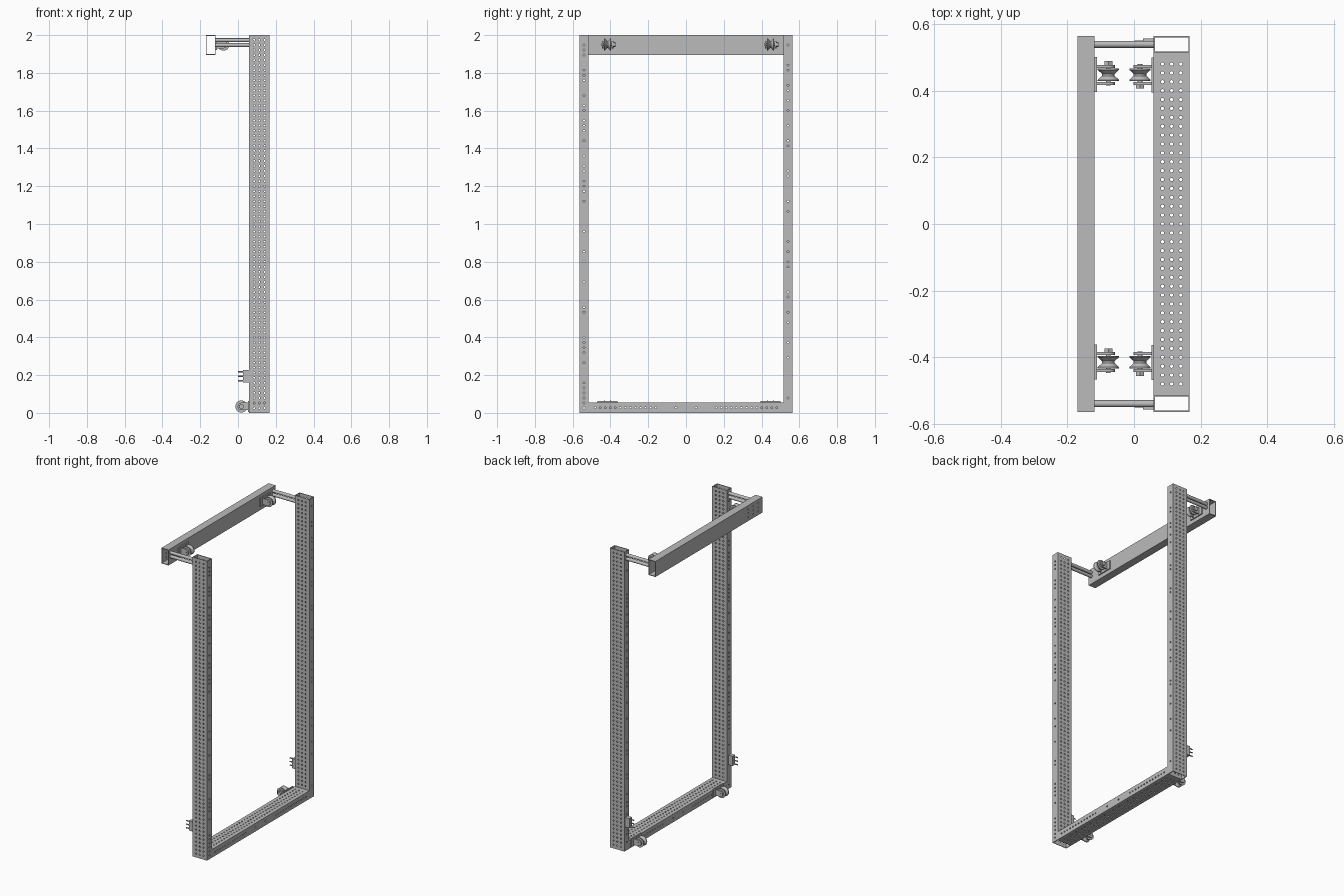
import bpy, bmesh, math, random
from mathutils import Matrix, Vector

random.seed(4)
PITCH = 0.0267
WALL = 0.004

if "Cube" in bpy.data.objects:
    bpy.data.objects.remove(bpy.data.objects["Cube"])

metal = bpy.data.materials.new("grey_metal")
metal.use_nodes = True
GREY = (0.5, 0.5, 0.5, 1)
metal.diffuse_color = GREY
metal.node_tree.nodes["Principled BSDF"].inputs["Base Color"].default_value = GREY


def finish(name, bm, smooth=False):
    mesh = bpy.data.meshes.new(name)
    bm.to_mesh(mesh)
    bm.free()
    mesh.materials.append(metal)
    if smooth:
        mesh.shade_smooth()
        mesh.set_sharp_from_angle(angle=math.radians(35))
    obj = bpy.data.objects.new(name, mesh)
    bpy.context.collection.objects.link(obj)
    return obj


def centres(length, count, pitch=PITCH):
    return [length / 2 + (i - (count - 1) / 2) * pitch for i in range(count)]


def limits(length, mids):
    return [0] + [(a + b) / 2 for a, b in zip(mids, mids[1:])] + [length]


def perforated_tube(name, sx, sy, length, rows, cols, keep, radius=0.0052):
    """Open rectangular tube along z; keep(side, column, row) decides each hole."""
    bm = bmesh.new()
    v_mid = centres(length, rows)
    v_lim = limits(length, v_mid)
    hx, hy = sx / 2, sy / 2
    sides = [((-hx, -hy), (1, 0), sx), ((hx, -hy), (0, 1), sy),
             ((hx, hy), (-1, 0), sx), ((-hx, hy), (0, -1), sy)]
    for side, (start, along, width) in enumerate(sides):
        def point(u, v):
            return bm.verts.new((start[0] + along[0] * u, start[1] + along[1] * u, v))
        u_mid = centres(width, cols[side % 2], 0.0275)
        u_lim = limits(width, u_mid)
        for c, cu in enumerate(u_mid):
            u0, u1 = u_lim[c:c + 2]
            for r, cv in enumerate(v_mid):
                v0, v1 = v_lim[r:r + 2]
                outer = [point(u, v) for u, v in (
                    (u1, cv), (u1, v1), (cu, v1), (u0, v1),
                    (u0, cv), (u0, v0), (cu, v0), (u1, v0))]
                if not keep(side, c, r):
                    bm.faces.new(outer)
                    continue
                inner = [point(cu + radius * math.cos(k * math.pi / 4),
                               cv + radius * math.sin(k * math.pi / 4)) for k in range(8)]
                for k in range(8):
                    j = (k + 1) % 8
                    bm.faces.new((outer[k], outer[j], inner[j], inner[k]))
    bmesh.ops.remove_doubles(bm, verts=bm.verts, dist=0.0001)
    obj = finish(name, bm)
    wall = obj.modifiers.new("wall", "SOLIDIFY")
    wall.thickness = WALL
    wall.offset = -1
    wall.use_even_offset = True
    return obj


def add_box(bm, lo, hi):
    lo, hi = Vector(lo), Vector(hi)
    size = hi - lo
    bmesh.ops.create_cube(bm, size=1, matrix=Matrix.Translation((lo + hi) / 2)
                          @ Matrix.Diagonal((*size, 1)))


def add_rod(bm, a, b, radius, sides=16):
    a, b = Vector(a), Vector(b)
    turn = (b - a).to_track_quat("Z", "Y").to_matrix().to_4x4()
    bmesh.ops.create_cone(bm, cap_ends=True, segments=sides, radius1=radius, radius2=radius,
                          depth=(b - a).length, matrix=Matrix.Translation((a + b) / 2) @ turn)


# Upright posts: dense holes front and back, scattered ones on the edges
for label, y in (("front", -0.54), ("rear", 0.54)):
    post = perforated_tube(label + "_post", 0.108, 0.05, 2, 74, (3, 1),
                           lambda s, c, r: s % 2 == 0 or random.random() < 0.45)
    post.location = (0.113, y, 0)

# Bottom beam between the posts
bottom = perforated_tube("bottom_beam", 0.108, 0.055, 1.03, 37, (3, 1),
                         lambda s, c, r: s % 2 == 0 or abs(r - 18) > 5 or r % 4 == 0)
bottom.rotation_euler.x = math.pi / 2
bottom.location = (0.113, 0.515, 0.0275)

# Top beam, plain except for mounting holes near one end
top = perforated_tube("top_beam", 0.052, 0.104, 1.13, 42, (1, 3),
                      lambda s, c, r: s == 3 and r in (36, 38, 40))
top.rotation_euler.x = math.pi / 2
top.location = (-0.144, 0.565, 1.948)

# Paired rods joining the posts to the top beam, and pin blocks low on the posts
for label, side in (("front", -1), ("rear", 1)):
    bm = bmesh.new()
    for z in (1.947, 1.973):
        add_rod(bm, (-0.119, 0.54 * side, z), (0.061, 0.54 * side, z), 0.0105)
    finish(label + "_link_rods", bm, True)

    bm = bmesh.new()
    ys = sorted((0.531 * side, 0.558 * side))
    add_box(bm, (0.027, ys[0], 0.162), (0.06, ys[1], 0.226))
    for z in (0.17, 0.194, 0.218):
        add_rod(bm, (0.001, 0.548 * side, z), (0.03, 0.548 * side, z), 0.004, 8)
    finish(label + "_pin_block", bm)


def pulley(name, location, flip):
    """Grooved wheel in a two-cheek bracket; the mounting plate is on local +x."""
    wheel = bmesh.new()
    profile = [(0.006, -0.019), (0.032, -0.019), (0.032, -0.015), (0.019, -0.003),
               (0.019, 0.003), (0.032, 0.015), (0.032, 0.019), (0.006, 0.019)]
    verts = [wheel.verts.new((r, y, 0)) for r, y in profile]
    edges = [wheel.edges.new(pair) for pair in zip(verts, verts[1:])]
    bmesh.ops.spin(wheel, geom=verts + edges, cent=(0, 0, 0), axis=(0, 1, 0),
                   angle=2 * math.pi, steps=28, use_duplicate=False)
    bmesh.ops.remove_doubles(wheel, verts=wheel.verts, dist=0.0001)
    bmesh.ops.recalc_face_normals(wheel, faces=wheel.faces)

    mount = bmesh.new()
    add_box(mount, (0.034, -0.053, -0.028), (0.042, 0.052, 0.028))
    for y in (-0.03, 0.021):
        add_box(mount, (0, y, -0.02), (0.036, y + 0.009, 0.02))
        add_rod(mount, (0, y, 0), (0, y + 0.009, 0), 0.02, 20)
    add_rod(mount, (0, -0.034, 0), (0, 0.032, 0), 0.007, 12)
    add_rod(mount, (0, -0.041, 0), (0, -0.03, 0), 0.014, 6)

    for obj in (finish(name + "_wheel", wheel, True), finish(name + "_bracket", mount, True)):
        obj.location = location
        obj.rotation_euler.z = math.pi if flip else 0


# Two pulleys on each beam
for label, y in (("front", -0.415), ("rear", 0.448)):
    pulley("lower_" + label + "_pulley", (0.018, y, 0.034), False)
    pulley("upper_" + label + "_pulley", (-0.077, y, 1.95), True)
